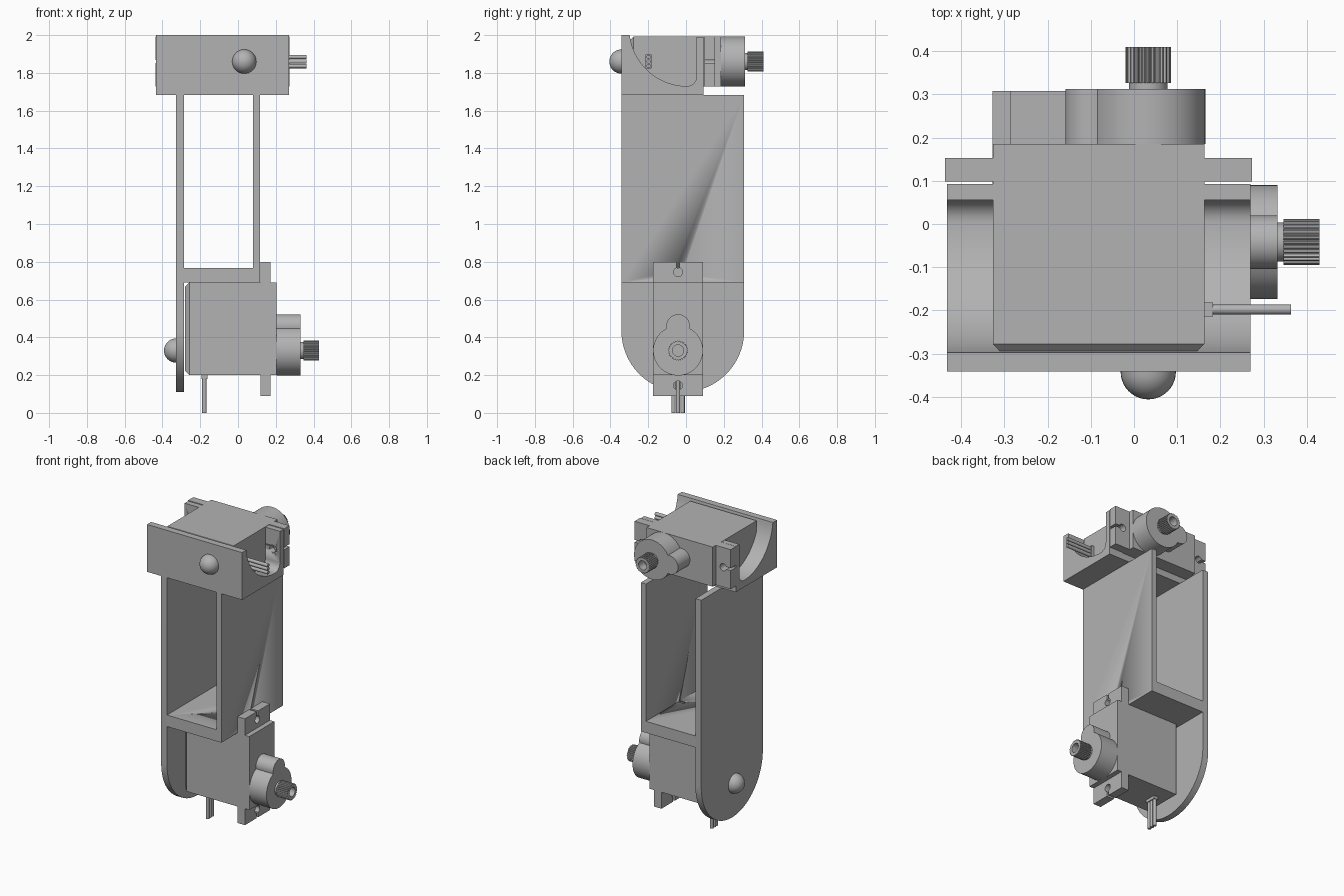
import bpy, bmesh
from math import sin, cos, pi, radians, asin, atan2, sqrt
from mathutils import Matrix, Vector

cube = bpy.data.objects.get("Cube")
if cube:
    bpy.data.objects.remove(cube)

grey = bpy.data.materials.new("plain grey")
grey.use_nodes = True
GREY = (0.45, 0.45, 0.45, 1)
grey.diffuse_color = GREY
grey.node_tree.nodes["Principled BSDF"].inputs["Base Color"].default_value = GREY


def arc(u, v, r, start, end, n=24):
    """Points of an arc, angles in degrees."""
    angles = [radians(start + (end - start) * i / n) for i in range(n + 1)]
    return [(u + r * cos(a), v + r * sin(a)) for a in angles]


def circle(u, v, r, n=32):
    return arc(u, v, r, 0, 360, n)[:-1]


def rect(u0, u1, v0, v1):
    return [(u0, v0), (u1, v0), (u1, v1), (u0, v1)]


def loft(name, sections, axis="X", matrix=Matrix()):
    """Skin (depth, outline) sections along an axis and cap both ends."""
    place = {"X": lambda d, u, v: (d, u, v),
             "Y": lambda d, u, v: (u, d, v),
             "Z": lambda d, u, v: (u, v, d)}[axis]
    bm = bmesh.new()
    rings = [[bm.verts.new(place(d, u, v)) for u, v in pts] for d, pts in sections]
    n = len(rings[0])
    for a, b in zip(rings, rings[1:]):
        for i in range(n):
            j = (i + 1) % n
            bm.faces.new((a[i], a[j], b[j], b[i]))
    bm.faces.new(rings[0][::-1])
    bm.faces.new(rings[-1])
    bmesh.ops.transform(bm, matrix=matrix, verts=bm.verts)
    bmesh.ops.recalc_face_normals(bm, faces=bm.faces)
    mesh = bpy.data.meshes.new(name)
    bm.to_mesh(mesh)
    bm.free()
    mesh.materials.append(grey)
    obj = bpy.data.objects.new(name, mesh)
    bpy.context.collection.objects.link(obj)
    bpy.ops.object.select_all(action="DESELECT")
    obj.select_set(True)
    bpy.context.view_layer.objects.active = obj
    bpy.ops.object.shade_smooth_by_angle(angle=radians(30))
    return obj


def prism(name, pts, d0, d1, axis="X", matrix=Matrix()):
    return loft(name, [(d0, pts), (d1, pts)], axis, matrix)


def drill(target, name, pts, d0, d1, axis):
    """Cut a hole with a hidden helper."""
    cutter = prism(name, pts, d0, d1, axis)
    cutter.hide_render = True
    cutter.hide_set(True)
    mod = target.modifiers.new(name, "BOOLEAN")
    mod.operation = "DIFFERENCE"
    mod.solver = "EXACT"
    mod.object = cutter


CY, CZ = -0.042, 0.33        # lower motor shaft axis
HW = 0.132                   # motor half thickness
HOLE = 0.024                 # screw hole radius
HOLES = (0.145, 0.745)       # screw hole heights


def flange_outline():
    """Mounting plate with a keyhole slot at each end."""
    s = 0.008
    k = 90 - math_deg(asin(s / HOLE))
    mid, half = 0.445, 0.355
    top = [(HW, half), (s, half)]
    top += arc(0, HOLES[1] - mid, HOLE, k, -180 - k, 20)
    top += [(-s, half), (-HW, half)]
    return [(CY + u, mid + v) for u, v in top + [(-u, -v) for u, v in top]]


def math_deg(a):
    return a * 180 / pi


def gearbox_outline():
    """Large round housing merged with a small one above it."""
    R, r, d = HW, 0.062, 0.13
    a = (d * d + R * R - r * r) / (2 * d)
    h = sqrt(R * R - a * a)
    big, small = math_deg(atan2(h, a)), math_deg(atan2(h, a - d))
    return (arc(CY, CZ, R, 90 + big, 450 - big, 48)
            + arc(CY, CZ + d, r, 90 - small, 90 + small, 24)[1:-1])


def motor(label, m):
    # Case, with its back edges chamfered
    y0, y1, z0, z1, c = CY - HW, CY + HW, 0.2, 0.69, 0.022
    case = rect(y0, y1, z0, z1)
    loft(label + "_motor_case",
         [(-0.28, rect(y0 + c, y1 - c, z0 + c, z1 - c)), (-0.258, case), (0.205, case)],
         "X", m)
    prism(label + "_motor_flange", flange_outline(), 0.118, 0.173, "X", m)
    prism(label + "_motor_gearbox", gearbox_outline(), 0.205, 0.332, "X", m)
    # Splined, hollow output shaft on a plain collar
    teeth = 28
    n = teeth * 4

    def ring(r, tooth=0.0):
        return [(CY + (r - tooth * (i % 4 > 1)) * cos(2 * pi * i / n),
                 CZ + (r - tooth * (i % 4 > 1)) * sin(2 * pi * i / n)) for i in range(n)]
    loft(label + "_motor_shaft",
         [(0.332, ring(0.045)), (0.346, ring(0.045)), (0.346, ring(0.053, 0.005)),
          (0.43, ring(0.053, 0.005)), (0.43, ring(0.03)), (0.37, ring(0.03))], "X", m)
    # Cable exit and three wires
    prism(label + "_cable_exit", rect(-0.194, -0.162, CY - 0.038, CY + 0.038),
          0.18, 0.2, "Z", m)
    for i in (-1, 0, 1):
        prism(f"{label}_wire_{i + 2}", circle(-0.178, CY + i * 0.024, 0.0115, 16),
              0.0, 0.19, "Z", m)


def dome(name, axis, base, u, v, r=0.064, steps=10):
    """Half-round pivot pointing along the negative axis."""
    angles = [radians(89 * i / steps) for i in range(steps + 1)]
    loft(name, [(base - r * sin(a), circle(u, v, r * cos(a))) for a in angles], axis)


# Two identical motors, the upper one turned to face the back
upper = Matrix(((0, 0, -1, 0.363), (1, 0, 0, -0.02), (0, -1, 0, 1.86 + CY), (0, 0, 0, 1)))
motor("lower", Matrix())
motor("upper", upper)

# Link: rounded pivot plate, cross web and short plate
y0, y1, top = -0.342, 0.308, 1.684
rad = (y1 - y0) / 2
prism("pivot_plate", arc((y0 + y1) / 2, 0.11 + rad, rad, 180, 360, 48)
      + [(y1, top), (y0, top)], -0.328, -0.285, "X")
web = prism("web_and_short_plate",
            [(-0.285, 0.69), (0.117, 0.69), (0.117, top), (0.08, top),
             (0.08, 0.767), (-0.285, 0.767)], y0, y1, "Y")
drill(web, "web_screw_hole", circle(CY, HOLES[1], HOLE), 0.04, 0.15, "X")

# Upper bracket: front plate, curved cradle and rear post in one profile
bracket = prism("upper_bracket",
                [(-0.342, 2.0), (-0.342, 1.684), (0.093, 1.684), (0.093, 1.99), (0.056, 1.99)]
                + arc(0.006, 1.78, 0.05, 0, -90, 8)
                + arc(0.006, 2.036, 0.306, -91, -173, 32) + [(-0.298, 2.0)],
                -0.433, 0.27, "X")
for i, h in enumerate(HOLES):
    drill(bracket, f"bracket_screw_hole_{i + 1}", circle(0.363 - h, 1.86, HOLE), 0.03, 0.12, "Y")

# Half-round pivots opposite each shaft
dome("lower_pivot", "X", -0.328, CY, CZ)
dome("upper_pivot", "Y", -0.342, 0.363 - CZ, 1.86)
